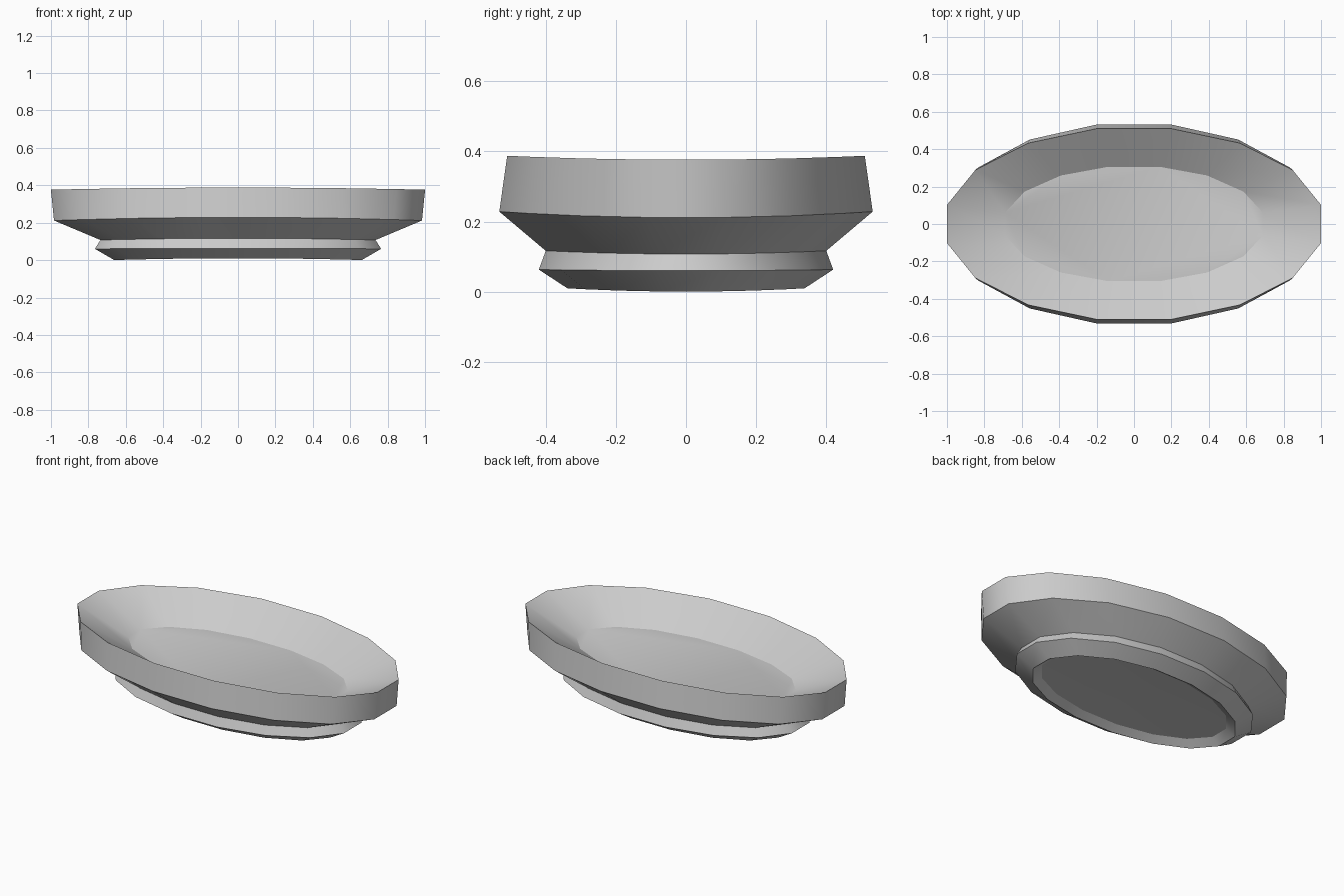
import bpy, bmesh, math

if "Cube" in bpy.data.objects:
    bpy.data.objects.remove(bpy.data.objects["Cube"])

SIDES = 16
# Rings from the hollow underside, over the foot and up into the dish:
# half length, half width, height, extra height at the long sides
RINGS = [
    (0.620, 0.300, 0.035, 0.004),   # hollow under the foot
    (0.675, 0.345, 0.000, 0.010),   # standing edge
    (0.780, 0.428, 0.060, 0.003),   # foot edge
    (0.750, 0.408, 0.107, 0.010),   # neck
    (1.003, 0.543, 0.211, 0.018),   # widest shoulder
    (1.020, 0.520, 0.376, 0.012),   # rim
    (0.703, 0.312, 0.243, 0.000),   # dish floor
]

mat = bpy.data.materials.new("plain grey")
mat.diffuse_color = (0.6, 0.6, 0.6, 1)
mat.use_nodes = True
mat.node_tree.nodes["Principled BSDF"].inputs["Base Color"].default_value = mat.diffuse_color

bm = bmesh.new()
loops = []
for a, b, z, lift in RINGS:
    loop = []
    for i in range(SIDES):
        t = 2 * math.pi * (i + 0.5) / SIDES
        loop.append(bm.verts.new((a * math.cos(t), b * math.sin(t),
                                  z + lift * math.sin(t) ** 2)))
    loops.append(loop)

# Walls between neighbouring rings
for low, high in zip(loops, loops[1:]):
    for i in range(SIDES):
        j = (i + 1) % SIDES
        bm.faces.new((low[i], low[j], high[j], high[i]))

# Shallow domed underside and flat dish floor
centre = bm.verts.new((0, 0, 0.05))
for i in range(SIDES):
    bm.faces.new((loops[0][(i + 1) % SIDES], loops[0][i], centre))
bm.faces.new(loops[-1])

# Smooth around the body, crisp creases along the rings
bm.normal_update()
for f in bm.faces:
    f.smooth = True
for loop in loops:
    for i in range(SIDES):
        edge = bm.edges.get((loop[i], loop[(i + 1) % SIDES]))
        edge.smooth = edge.calc_face_angle() < math.radians(25)

mesh = bpy.data.meshes.new("oval_dish")
bm.to_mesh(mesh)
bm.free()
mesh.materials.append(mat)
bpy.context.collection.objects.link(bpy.data.objects.new("oval_dish", mesh))
